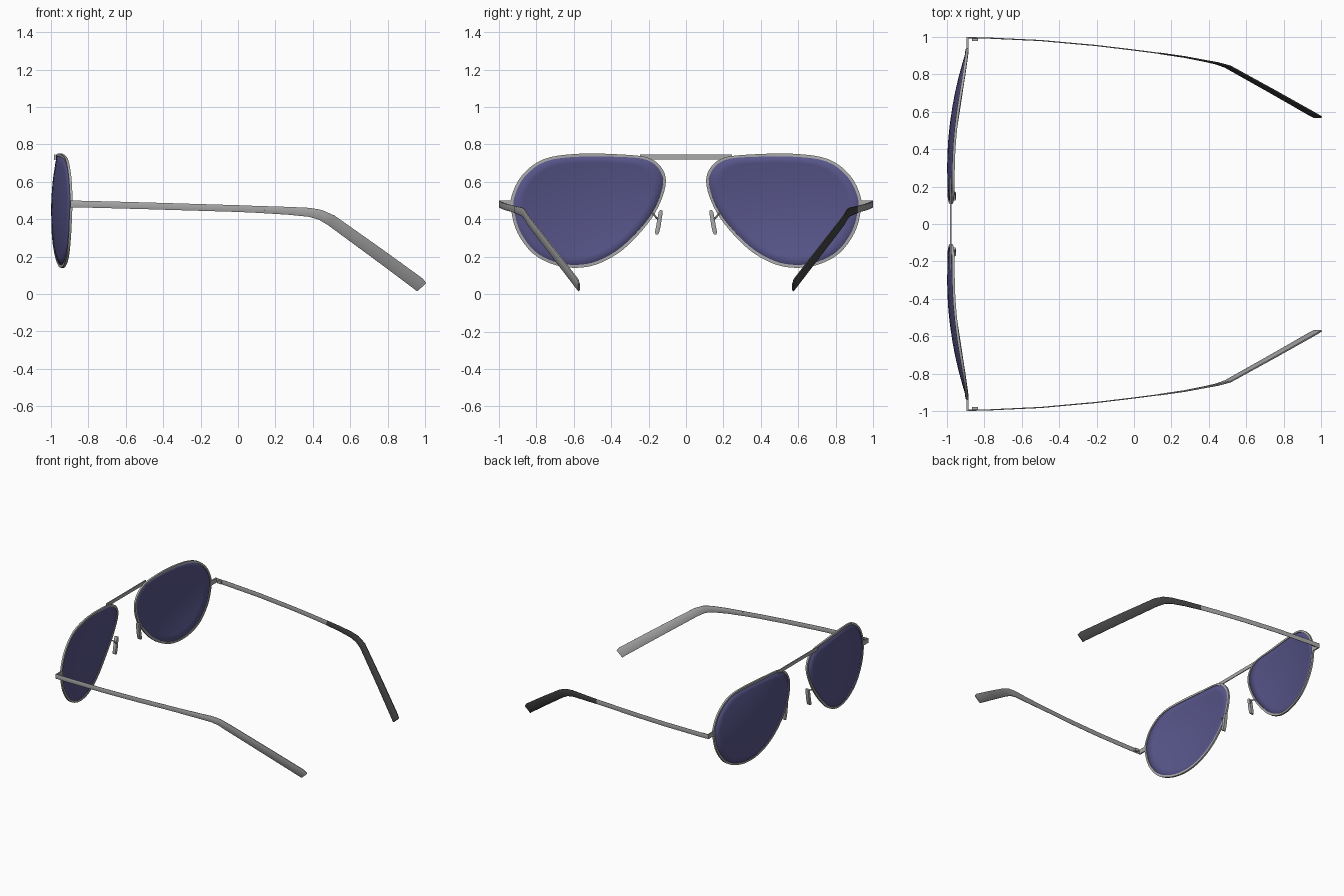
import bpy, bmesh, math
from mathutils import Vector

old = bpy.data.objects.get("Cube")
if old:
    bpy.data.objects.remove(old, do_unlink=True)


def material(name, rgb, rough=0.5):
    m = bpy.data.materials.new(name)
    m.use_nodes = True
    m.diffuse_color = (*rgb, 1)
    bsdf = m.node_tree.nodes["Principled BSDF"]
    bsdf.inputs["Base Color"].default_value = (*rgb, 1)
    bsdf.inputs["Roughness"].default_value = rough
    return m


SILVER = material("silver metal", (0.40, 0.40, 0.40))
LENS = material("tinted lens", (0.095, 0.09, 0.25))
DARK = material("dark tip", (0.06, 0.06, 0.06))


def make(name, verts, faces, mat, smooth=True):
    mesh = bpy.data.meshes.new(name)
    bm = bmesh.new()
    vs = [bm.verts.new(v) for v in verts]
    for f in faces:
        bm.faces.new([vs[i] for i in f])
    bmesh.ops.recalc_face_normals(bm, faces=bm.faces)
    bm.to_mesh(mesh)
    bm.free()
    mesh.materials.append(mat)
    ob = bpy.data.objects.new(name, mesh)
    bpy.context.scene.collection.objects.link(ob)
    if smooth:
        bpy.ops.object.select_all(action='DESELECT')
        ob.select_set(True)
        bpy.context.view_layer.objects.active = ob
        bpy.ops.object.shade_smooth_by_angle(angle=math.radians(35))
    return ob


def loft(name, rings, mat, closed=False, smooth=True):
    """Skin a list of equal closed rings, capped unless the loft is a loop."""
    n, k = len(rings[0]), len(rings)
    verts = [p for r in rings for p in r]
    faces = []
    for i in range(k if closed else k - 1):
        a, b = i * n, ((i + 1) % k) * n
        faces += [(a + j, a + (j + 1) % n, b + (j + 1) % n, b + j) for j in range(n)]
    if not closed:
        faces += [tuple(range(n)), tuple(range((k - 1) * n, k * n))]
    return make(name, verts, faces, mat, smooth)


def spline(points, steps, cyclic):
    """Catmull-Rom curve through the points."""
    pts = [Vector(p) for p in points]
    n = len(pts)
    get = lambda i: pts[i % n] if cyclic else pts[max(0, min(n - 1, i))]
    out = []
    for i in range(n if cyclic else n - 1):
        a, b, c, d = (get(i + o) for o in (-1, 0, 1, 2))
        for s in range(steps):
            t = s / steps
            out.append(0.5 * (2 * b + (c - a) * t + (2 * a - 5 * b + 4 * c - d) * t * t
                              + (3 * b - a - 3 * c + d) * t ** 3))
    if not cyclic:
        out.append(pts[-1])
    return out


def tube(name, path, r, mat, sides=8):
    """Round wire along a path."""
    rings = []
    for i, p in enumerate(path):
        d = (path[min(i + 1, len(path) - 1)] - path[max(i - 1, 0)]).normalized()
        u = d.cross(Vector((0.2, 0.1, 1))).normalized()
        v = d.cross(u)
        rings.append([p + r * (math.cos(t) * u + math.sin(t) * v)
                      for t in (2 * math.pi * j / sides for j in range(sides))])
    return loft(name, rings, mat)


def blade(name, path, mat):
    """Flat strip; path entries are (x, y, z, height, thickness)."""
    rings = []
    for i, p in enumerate(path):
        a, b = path[max(i - 1, 0)], path[min(i + 1, len(path) - 1)]
        d = (Vector(b[:3]) - Vector(a[:3])).normalized()
        up = Vector((-d.z, 0, d.x)).normalized() * p[3] / 2
        side = d.cross(up).normalized() * p[4] / 2
        c = Vector(p[:3])
        rings.append([c + up * k + side * m for k, m in
                      ((1, .5), (.8, 1), (-.8, 1), (-1, .5), (-1, -.5), (-.8, -1), (.8, -1), (1, -.5))])
    return loft(name, rings, mat)


def box(name, lo, hi, mat):
    x, y, z = zip(lo, hi)
    ring = lambda h: [Vector((x[0], y[0], h)), Vector((x[1], y[0], h)),
                      Vector((x[1], y[1], h)), Vector((x[0], y[1], h))]
    return loft(name, [ring(z[0]), ring(z[1])], mat, smooth=False)


def bulge(y, z):
    """Wrapped curvature shared by lens and rim."""
    return -0.995 + 0.26 * (y - 0.3) ** 2 + 0.36 * (z - 0.45) ** 2


# Teardrop outline of one lens (y, z)
OUTLINE = [(.115, .60), (.14, .675), (.205, .722), (.32, .738), (.57, .742), (.755, .715),
           (.87, .63), (.925, .52), (.925, .44), (.893, .33), (.815, .225), (.71, .167),
           (.59, .148), (.47, .17), (.34, .245), (.215, .375), (.145, .49)]
edge = spline(OUTLINE, 4, True)
centre = Vector((.54, .47))

# Temple arm path (x, y, z, height, thickness)
ARM = [(-.89, .996, .482, .036, .006), (-.8, .995, .48, .036, .006), (-.5, .981, .472, .036, .006),
       (-.2, .954, .463, .036, .006), (.0, .93, .457, .036, .006), (.14, .912, .451, .037, .006)]
TIP = [(.14, .912, .451, .038, .008), (.27, .893, .445, .042, .009), (.38, .872, .437, .048, .010),
       (.44, .860, .424, .054, .011), (.50, .842, .393, .062, .012), (.75, .703, .213, .068, .013),
       (.965, .581, .055, .072, .014), (.981, .572, .037, .066, .009)]

for side, s in (("left", 1), ("right", -1)):
    flip = lambda p: Vector((p[0], p[1] * s, p[2]))

    # Lens: concentric rings following the bulge
    verts, faces, n = [], [], len(edge)
    levels = [1, .85, .65, .45, .25]
    for f in levels:
        for e in edge:
            y, z = centre + (e - centre) * f
            verts.append(flip((bulge(y, z), y, z)))
    verts.append(flip((bulge(*centre), *centre)))
    for i in range(len(levels) - 1):
        faces += [(i * n + j, i * n + (j + 1) % n, (i + 1) * n + (j + 1) % n, (i + 1) * n + j)
                  for j in range(n)]
    last = (len(levels) - 1) * n
    faces += [(last + j, last + (j + 1) % n, len(verts) - 1) for j in range(n)]
    lens = make(side + "_lens", verts, faces, LENS)
    solid = lens.modifiers.new("thickness", 'SOLIDIFY')
    solid.thickness, solid.offset = 0.008, 0

    # Rim: thin rectangular wire around the lens
    rings = []
    for e in edge:
        out = (e - centre).normalized()
        ring = []
        for w, dx in ((-.008, -.007), (.008, -.007), (.008, .007), (-.008, .007)):
            y, z = e + out * w
            ring.append(flip((bulge(*e) + dx, y, z)))
        rings.append(ring)
    loft(side + "_rim", rings, SILVER, closed=True)

    # Temple arm and its end sleeve
    blade(side + "_arm", [(p[0], p[1] * s, *p[2:]) for p in ARM], SILVER)
    blade(side + "_arm_tip", [(p[0], p[1] * s, *p[2:]) for p in TIP], DARK if s > 0 else SILVER)

    # End piece and hinge joining rim and arm
    ys = sorted((.925 * s, .999 * s))
    box(side + "_end_piece", (-.895, ys[0], .464), (-.885, ys[1], .50), SILVER)
    ys = sorted((.978 * s, .995 * s))
    box(side + "_hinge", (-.865, ys[0], .47), (-.835, ys[1], .492), SILVER)

    # Nose pad on a small wire
    blade(side + "_nose_pad", [(-.968, y * s, z, .03, w) for y, z, w in
                               ((.132, .448, .012), (.136, .435, .022), (.148, .36, .024),
                                (.155, .33, .022), (.157, .318, .012))], SILVER)
    tube(side + "_pad_wire", [flip(p) for p in spline(
        [(-.988, .175, .43), (-.965, .172, .425), (-.955, .16, .41), (-.962, .142, .395)], 4, False)],
        .005, SILVER)

# Straight bridge across the top
box("bridge", (-.984, -.245, .718), (-.977, .245, .745), SILVER)
